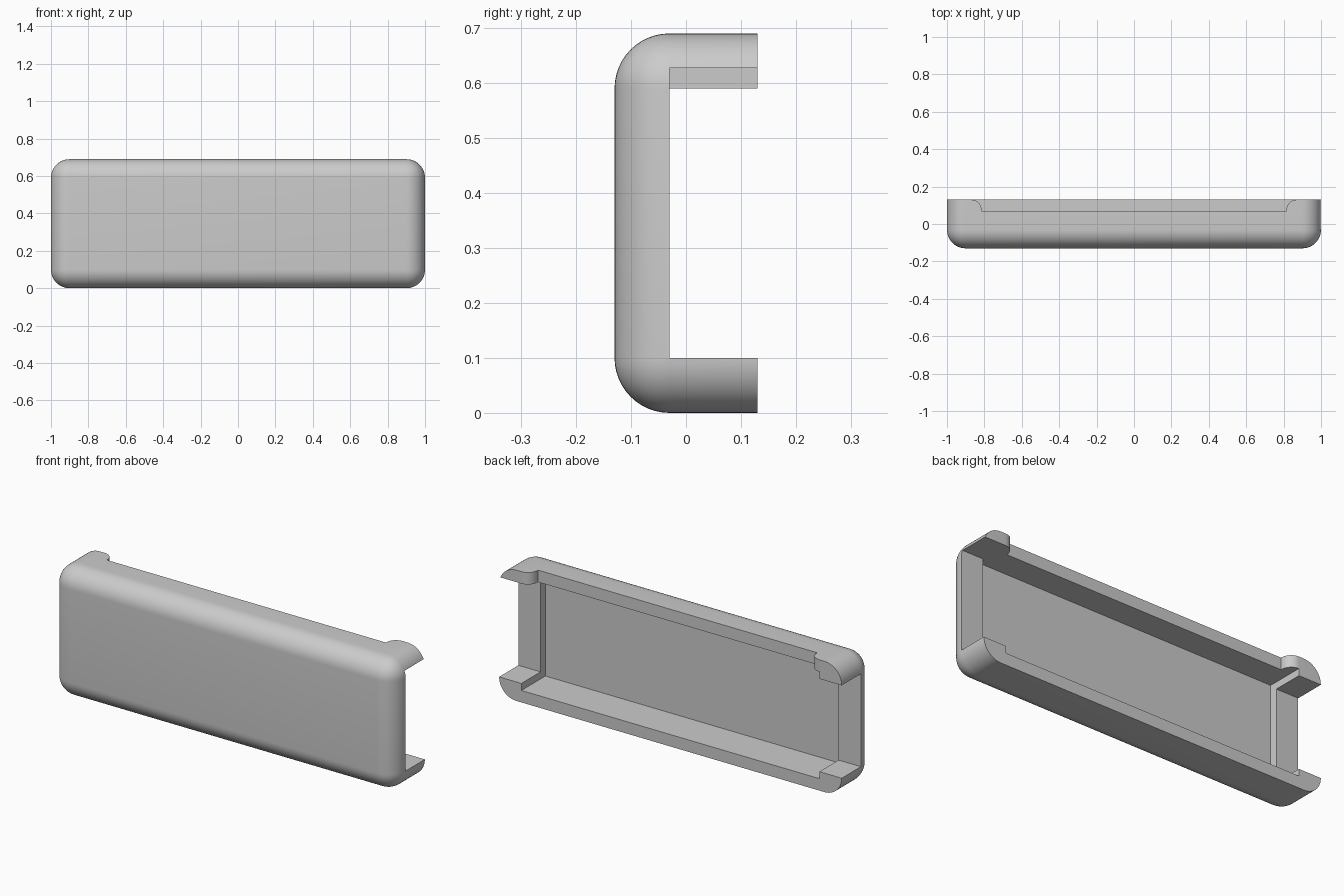
import bpy
import bmesh
import math

if "Cube" in bpy.data.objects:
    bpy.data.objects.remove(bpy.data.objects["Cube"], do_unlink=True)

# Overall size and wall layout
LENGTH, DEPTH, HEIGHT, RADIUS = 2.0, 0.26, 0.69, 0.1
BACK, FRONT = DEPTH / 2, -DEPTH / 2
FLOOR, CEILING = 0.063, 0.627      # inner faces of the bottom and top walls
INNER_END = 0.87                   # inner faces of the end walls
LIP = FRONT + RADIUS               # back edge of the end walls
BEYOND = 0.2                       # overshoot for cutters

gray = bpy.data.materials.new("light gray")
gray.use_nodes = True
color = (0.6, 0.6, 0.6, 1)
gray.diffuse_color = color
gray.node_tree.nodes["Principled BSDF"].inputs["Base Color"].default_value = color


def add_object(name, bm):
    bmesh.ops.recalc_face_normals(bm, faces=bm.faces)
    mesh = bpy.data.meshes.new(name)
    bm.to_mesh(mesh)
    bm.free()
    mesh.materials.append(gray)
    obj = bpy.data.objects.new(name, mesh)
    bpy.context.collection.objects.link(obj)
    return obj


def prism(name, outline, z0, z1):
    """Extrude an outline drawn in x and y from z0 up to z1."""
    bm = bmesh.new()
    face = bm.faces.new([bm.verts.new((x, y, z0)) for x, y in outline])
    top = bmesh.ops.extrude_face_region(bm, geom=[face])["geom"]
    verts = [v for v in top if isinstance(v, bmesh.types.BMVert)]
    bmesh.ops.translate(bm, verts=verts, vec=(0, 0, z1 - z0))
    return add_object(name, bm)


def box(name, x0, x1, y0, y1, z0, z1):
    return prism(name, [(x0, y0), (x1, y0), (x1, y1), (x0, y1)], z0, z1)


# Rounded cover body: every edge is filleted except the back rim
shell = box("cover_shell", -LENGTH / 2, LENGTH / 2, FRONT, BACK, 0, HEIGHT)
bm = bmesh.new()
bm.from_mesh(shell.data)
rounded = [e for e in bm.edges if any(v.co.y < 0 for v in e.verts)]
bmesh.ops.bevel(bm, geom=rounded, offset=RADIUS, offset_type="OFFSET",
                segments=12, profile=0.5, affect="EDGES")
bm.to_mesh(shell.data)
bm.free()

# Hollow inside, open at the back
cavity = box("cavity_cutter", -INNER_END, INNER_END, -0.07, BEYOND, FLOOR, CEILING)

# Openings in the end walls; the +x one reaches up to the ceiling
end_right = box("right_end_cutter", -1.1, -0.8, LIP, BEYOND, RADIUS, HEIGHT - RADIUS)
end_left = box("left_end_cutter", 0.8, 1.1, LIP, BEYOND, RADIUS, CEILING)

# Notch in the top wall that leaves a round-cornered tab at each end
tab, fillet = 0.815, 0.055
arc = []
for i in range(11):
    a = math.pi / 2 * i / 10
    arc.append((tab + fillet * (1 - math.cos(a)), BACK - fillet * (1 - math.sin(a))))
half = [(tab, 0.07)] + arc + [(tab + fillet, BEYOND)]
outline = half + [(-x, y) for x, y in reversed(half)]
notch = prism("top_notch_cutter", outline, 0.5, 0.8)

# Cut everything out of the shell
cutters = [cavity, end_right, end_left, notch]
bpy.ops.object.select_all(action="DESELECT")
shell.select_set(True)
bpy.context.view_layer.objects.active = shell
for cutter in cutters:
    cutter.hide_render = True
    mod = shell.modifiers.new(cutter.name, "BOOLEAN")
    mod.operation = "DIFFERENCE"
    mod.solver = "EXACT"
    mod.object = cutter
    bpy.ops.object.modifier_apply(modifier=mod.name)
for cutter in cutters:
    bpy.data.objects.remove(cutter, do_unlink=True)

bpy.ops.object.shade_smooth_by_angle(angle=math.radians(30))
